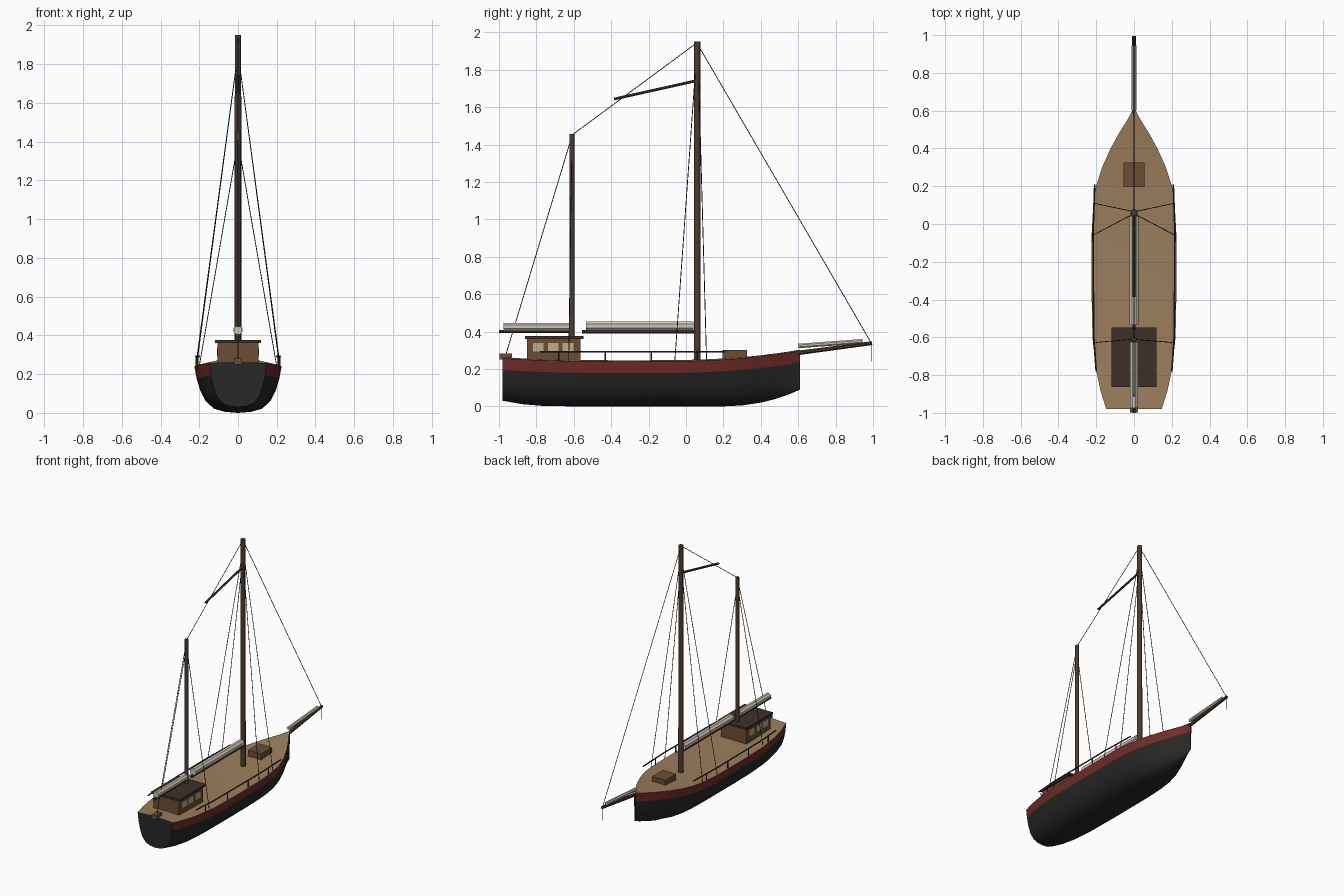
import bpy, math
from mathutils import Vector

if "Cube" in bpy.data.objects:
    bpy.data.objects.remove(bpy.data.objects["Cube"])


def material(name, r, g, b):
    m = bpy.data.materials.new(name)
    m.diffuse_color = (r, g, b, 1)
    m.use_nodes = True
    m.node_tree.nodes["Principled BSDF"].inputs["Base Color"].default_value = m.diffuse_color
    return m


BLACK = material("black_paint", 0.022, 0.021, 0.02)
RED = material("red_paint", 0.17, 0.025, 0.022)
DECK = material("deck_planks", 0.33, 0.21, 0.11)
WOOD = material("spar_wood", 0.075, 0.045, 0.028)
CABIN = material("cabin_wood", 0.15, 0.075, 0.035)
ROOF = material("roof_wood", 0.05, 0.03, 0.022)
SAIL = material("canvas", 0.62, 0.57, 0.48)
GLASS = material("window_cream", 0.5, 0.42, 0.26)
ROPE = material("rope", 0.02, 0.018, 0.016)


def mesh_object(name, verts, faces, mat, smooth=True):
    me = bpy.data.meshes.new(name)
    me.from_pydata(verts, [], faces)
    me.materials.append(mat)
    ob = bpy.data.objects.new(name, me)
    bpy.context.collection.objects.link(ob)
    if smooth:
        bpy.ops.object.select_all(action='DESELECT')
        ob.select_set(True)
        bpy.context.view_layer.objects.active = ob
        bpy.ops.object.shade_smooth_by_angle(angle=math.radians(40))
    return ob


def loft(name, rings, mat, cap=False):
    n = len(rings[0])
    verts = [p for ring in rings for p in ring]
    faces = [(i * n + j, i * n + j + 1, (i + 1) * n + j + 1, (i + 1) * n + j)
             for i in range(len(rings) - 1) for j in range(n - 1)]
    if cap:
        faces.append(tuple(reversed(range(n))))
    return mesh_object(name, verts, faces, mat)


def box(name, x, y0, y1, z0, z1, mat, cx=0.0):
    verts = [(cx + sx * x, y, z) for z in (z0, z1)
             for sx, y in ((-1, y0), (1, y0), (1, y1), (-1, y1))]
    faces = [(3, 2, 1, 0), (4, 5, 6, 7), (0, 1, 5, 4),
             (1, 2, 6, 5), (2, 3, 7, 6), (3, 0, 4, 7)]
    return mesh_object(name, verts, faces, mat, smooth=False)


def rod(name, a, b, r0, mat, r1=None, sides=8):
    a, b = Vector(a), Vector(b)
    r1 = r0 if r1 is None else r1
    q = (b - a).to_track_quat('Z', 'Y')
    verts = []
    for p, r in ((a, r0), (b, r1)):
        for i in range(sides):
            t = 2 * math.pi * (i + 0.5) / sides
            verts.append(p + q @ Vector((r * math.cos(t), r * math.sin(t), 0)))
    faces = [(i, (i + 1) % sides, sides + (i + 1) % sides, sides + i)
             for i in range(sides)]
    faces += [tuple(reversed(range(sides))), tuple(range(sides, 2 * sides))]
    return mesh_object(name, verts, faces, mat, smooth=sides > 8)


def rope(name, a, b):
    rod(name, a, b, 0.0022, ROPE, sides=5)


# Hull stations: y, half beam, keel height, sheer height
stations = [(-0.98, 0.147, 0.03, 0.257), (-0.88, 0.178, 0.012, 0.251),
            (-0.76, 0.203, 0.002, 0.246), (-0.6, 0.22, 0, 0.242),
            (-0.35, 0.225, 0, 0.24), (-0.05, 0.224, 0, 0.241),
            (0.1, 0.216, 0, 0.245), (0.2, 0.201, 0, 0.25),
            (0.3, 0.169, 0.005, 0.257), (0.4, 0.124, 0.02, 0.267),
            (0.48, 0.08, 0.04, 0.277), (0.55, 0.036, 0.064, 0.287),
            (0.61, 0.003, 0.09, 0.297)]
# Half section below the red strake: width and height fractions
section = [(0, 0), (0.3, 0.03), (0.55, 0.12), (0.75, 0.35),
           (0.87, 0.66), (0.95, 1)]
BAND = 0.062

hull, decks, bands = [], [], {-1: [], 1: []}
for y, w, k, s in stations:
    half = [(w * u, y, k + (s - BAND - k) * v) for u, v in section]
    hull.append([(-x, y, z) for x, y, z in reversed(half[1:])] + half)
    decks.append([(w, y, s), (0, y, s + 0.006), (-w, y, s)])
    for sx in bands:
        pts = [(sx * w * 0.95, y, s - BAND), (sx * w, y, s)]
        bands[sx].append(pts if sx > 0 else pts[::-1])
for ring in (hull, decks):
    for i in range(len(ring)):
        ring[i] = ring[i][::-1]
loft("hull", [r[::-1] for r in hull][::-1], BLACK)
loft("deck", decks[::-1], DECK)
for sx, tag in ((1, "right"), (-1, "left")):
    loft("red_strake_" + tag, [r[::-1] for r in bands[sx]], RED)

# Flat transom closing the stern
outline = hull[0][::-1] + decks[0][::-1]
mesh_object("transom", outline, [tuple(range(len(outline)))], BLACK, False)

# Cabin with overhanging roof and windows
box("cabin", 0.105, -0.85, -0.565, 0.24, 0.362, CABIN)
box("cabin_roof", 0.118, -0.862, -0.548, 0.361, 0.375, ROOF)
for sx in (-1, 1):
    for i, y in enumerate((-0.79, -0.71, -0.63)):
        box(f"cabin_window_{i}_{sx}", 0.003, y - 0.029, y + 0.029,
            0.292, 0.338, GLASS, cx=sx * 0.105)

# Fore hatch and stern box
box("fore_hatch", 0.055, 0.195, 0.325, 0.245, 0.3, CABIN)
box("stern_box", 0.02, -0.998, -0.93, 0.25, 0.282, CABIN)

# Masts and spars
rod("main_mast", (0, 0.06, 0.235), (0, 0.06, 1.95), 0.019, WOOD, 0.017, 12)
rod("mizzen_mast", (0, -0.61, 0.24), (0, -0.61, 1.455), 0.015, WOOD, 0.013, 12)
rod("gaff", (0, 0.05, 1.74), (0, -0.385, 1.643), 0.008, WOOD)
rod("main_boom", (0, 0.045, 0.4), (0, -0.555, 0.4), 0.01, WOOD)
rod("mizzen_boom", (0, -0.61, 0.4), (0, -1.0, 0.4), 0.009, WOOD)
rod("bowsprit", (0, 0.57, 0.282), (0, 0.995, 0.338), 0.013, WOOD, 0.011)

# Furled sails
rod("main_sail_roll", (0, 0.04, 0.43), (0, -0.535, 0.43), 0.026, SAIL)
rod("mizzen_sail_roll", (0, -0.625, 0.425), (0, -0.975, 0.425), 0.023, SAIL)
rod("jib_roll", (0, 0.6, 0.323), (0, 0.945, 0.348), 0.013, SAIL)

# Standing rigging
rope("forestay", (0, 0.06, 1.94), (0, 0.99, 0.34))
rope("mast_stay", (0, 0.06, 1.945), (0, -0.61, 1.45))
rope("backstay", (0, -0.61, 1.445), (0, -0.965, 0.27))
rod("bowsprit_line", (0, 0.993, 0.335), (0, 0.993, 0.24), 0.001, ROPE, sides=4)
for sx in (-1, 1):
    rope(f"main_shroud_aft_{sx}", (0, 0.055, 1.86), (sx * 0.218, -0.06, 0.24))
    rope(f"main_shroud_fore_{sx}", (0, 0.065, 1.86), (sx * 0.214, 0.11, 0.243))
    rope(f"mizzen_shroud_{sx}", (0, -0.61, 1.4), (sx * 0.2, -0.627, 0.24))

# Side rails on posts
for sx in (-1, 1):
    path = [(sx * 0.2, -0.78, 0.292), (sx * 0.213, -0.6, 0.292),
            (sx * 0.217, -0.05, 0.292), (sx * 0.208, 0.21, 0.292)]
    for i in range(3):
        rod(f"rail_{i}_{sx}", path[i], path[i + 1], 0.005, ROOF, sides=6)
    for i, (x, y) in enumerate(((0.207, -0.68), (0.215, -0.433),
                                (0.216, -0.187), (0.212, 0.06))):
        rod(f"rail_post_{i}_{sx}", (sx * x, y, 0.235), (sx * x, y, 0.292),
            0.004, ROOF, sides=6)
